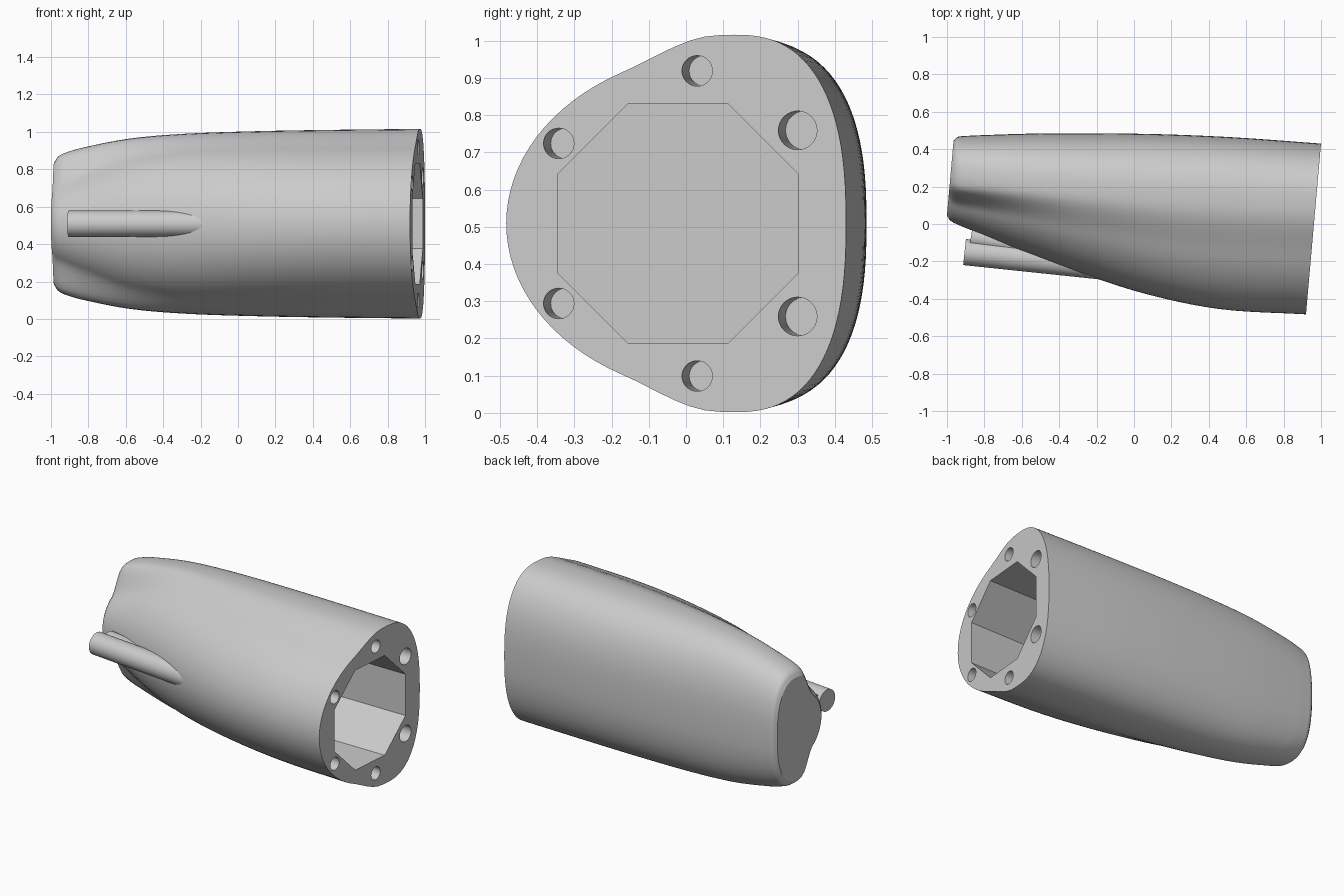
import bpy, bmesh, math
from mathutils import Vector

cube = bpy.data.objects.get("Cube")
if cube:
    bpy.data.objects.remove(cube, do_unlink=True)

MID_Z = 0.509
LEAN = 0.088                      # slant of both end planes
AXIS = Vector((1, -LEAN, 0)).normalized()

grey = bpy.data.materials.new("light_grey")
grey.use_nodes = True
grey.diffuse_color = (0.6, 0.6, 0.6, 1)
grey.node_tree.nodes["Principled BSDF"].inputs["Base Color"].default_value = (0.6, 0.6, 0.6, 1)


def finish(name, bm):
    bmesh.ops.recalc_face_normals(bm, faces=bm.faces)
    mesh = bpy.data.meshes.new(name)
    bm.to_mesh(mesh)
    bm.free()
    mesh.materials.append(grey)
    obj = bpy.data.objects.new(name, mesh)
    bpy.context.collection.objects.link(obj)
    return obj


def loft(name, rings):
    bm = bmesh.new()
    loops = [[bm.verts.new(p) for p in ring] for ring in rings]
    for a, b in zip(loops, loops[1:]):
        for i in range(len(a)):
            j = (i + 1) % len(a)
            bm.faces.new((a[i], a[j], b[j], b[i]))
    bm.faces.new(loops[0])
    bm.faces.new(loops[-1])
    return finish(name, bm)


def prism(name, start, direction, length, radius, sides, turn=0.0):
    """Straight bar with a regular cross-section."""
    d = Vector(direction).normalized()
    side = Vector((0, 0, 1)).cross(d).normalized()
    up = d.cross(side)
    angles = [turn + math.tau * i / sides for i in range(sides)]
    ring = [Vector(start) + radius * (side * math.cos(a) + up * math.sin(a)) for a in angles]
    return loft(name, [ring, [p + d * length for p in ring]])


# Stations along the shell: position, front y, widest y, back y, half height, waist
STATIONS = [
    (0.962, -0.483, 0.13, 0.43, 0.507, 0.08),
    (0.5, -0.455, 0.14, 0.463, 0.502, 0.08),
    (0.1, -0.375, 0.16, 0.48, 0.495, 0.08),
    (-0.3, -0.25, 0.19, 0.485, 0.481, 0.09),
    (-0.6, -0.14, 0.22, 0.483, 0.455, 0.15),
    (-0.85, -0.04, 0.25, 0.475, 0.407, 0.27),
    (-0.95, 0.0, 0.26, 0.47, 0.378, 0.33),
    (-0.985, 0.02, 0.27, 0.465, 0.358, 0.34),
    (-1.004, 0.045, 0.27, 0.445, 0.33, 0.34),
]


def blended_stations(steps):
    """Smooth curve through the stations."""
    rows = [Vector(r) for r in STATIONS]

    def slope(i):
        a, b = rows[max(i - 1, 0)], rows[min(i + 1, len(rows) - 1)]
        return (b - a) / (b[0] - a[0])

    for i in range(len(rows) - 1):
        p, q = rows[i], rows[i + 1]
        h = q[0] - p[0]
        for k in range(steps):
            t = k / steps
            yield (p * (2 * t**3 - 3 * t**2 + 1) + slope(i) * h * (t**3 - 2 * t**2 + t)
                   + q * (3 * t**2 - 2 * t**3) + slope(i + 1) * h * (t**3 - t**2))
    yield rows[-1]


def section(row, count=96):
    """Egg outline whose front flanks sink inwards as the waist grows."""
    s, front, mid, back, half, waist = row
    ring = []
    for i in range(count):
        a = math.tau * i / count
        c, sn = math.cos(a), math.sin(a)
        sign = 1 if sn >= 0 else -1
        if c >= 0:
            y = mid + (back - mid) * c**0.8
            h = half * abs(sn)**0.8
        else:
            y = mid + (mid - front) * c
            t = min(max((-c - 0.05 - 0.6 * waist) / 0.4, 0), 1)
            h = half * abs(sn) * (1 - waist * t * t * (3 - 2 * t))
        ring.append((s + LEAN * y, y, MID_Z + sign * h))
    return ring


shell = loft("shell", [section(r) for r in blended_stations(5)])

# Octagonal socket and six bolt holes in the open end
cutters = [prism("socket_cutter", (0.2, -0.022, MID_Z), (1, 0, 0), 1.0,
                 0.3225 / math.cos(math.pi / 8), 8, math.pi / 8)]
for y, rise, radius in ((0.03, 0.41, 0.041), (-0.342, 0.215, 0.041), (0.3, 0.25, 0.052)):
    for sign in (-1, 1):
        mouth = Vector((0.962 + LEAN * y, y, MID_Z + sign * rise))
        cutters.append(prism("bolt_hole_cutter", mouth - AXIS * 0.22, AXIS, 0.3, radius, 32))

for cutter in cutters:
    mod = shell.modifiers.new("cut", "BOOLEAN")
    mod.operation = "DIFFERENCE"
    mod.solver = "EXACT"
    mod.object = cutter
bpy.context.view_layer.objects.active = shell
for mod in list(shell.modifiers):
    bpy.ops.object.modifier_apply(modifier=mod.name)
for cutter in cutters:
    bpy.data.objects.remove(cutter, do_unlink=True)

# Round pin on the front, with a short web joining it to the shell
pin = prism("pin", (-0.906, -0.15, MID_Z), (1, -0.105, 0), 0.85, 0.07, 40)
web = prism("pin_web", (-0.872, -0.07, MID_Z), (1, -0.16, 0), 0.5, 0.055, 24)

for obj in (shell, pin, web):
    bpy.ops.object.select_all(action="DESELECT")
    obj.select_set(True)
    bpy.context.view_layer.objects.active = obj
    bpy.ops.object.shade_smooth_by_angle(angle=math.radians(30))
